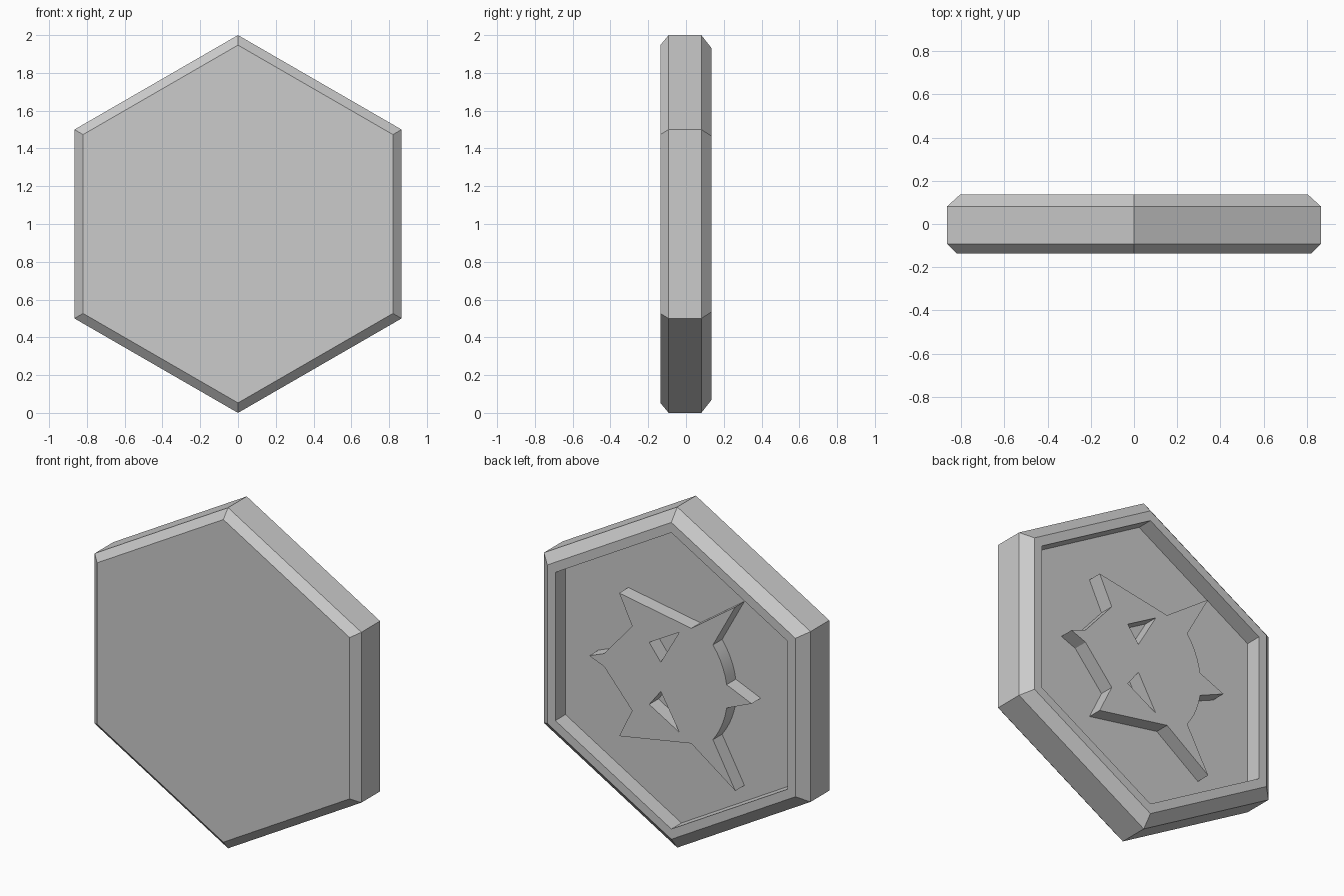
import bpy
import bmesh
from math import cos, sin, radians, pi

cube = bpy.data.objects.get("Cube")
if cube:
    bpy.data.objects.remove(cube, do_unlink=True)

# Single grey finish
grey = bpy.data.materials.new("plain grey")
grey.use_nodes = True
colour = (0.6, 0.6, 0.6, 1)
grey.diffuse_color = colour
grey.node_tree.nodes["Principled BSDF"].inputs["Base Color"].default_value = colour

FLOOR, EMBLEM_TOP = 0.042, 0.127


def hex_ring(bm, radius, y):
    angles = [pi / 2 + i * pi / 3 for i in range(6)]
    return [bm.verts.new((radius * cos(a), y, 1 + radius * sin(a))) for a in angles]


# Hexagonal plaque: bevelled front, bevelled back rim and recessed back panel
profile = [(0.947, -0.136), (1, -0.092), (1, 0.081),
           (0.93, 0.136), (0.87, 0.136), (0.87, FLOOR)]
bm = bmesh.new()
rings = [hex_ring(bm, r, y) for r, y in profile]
for a, b in zip(rings, rings[1:]):
    for i in range(6):
        j = (i + 1) % 6
        bm.faces.new((a[i], a[j], b[j], b[i]))
bm.faces.new(rings[0])
bm.faces.new(rings[-1])
bmesh.ops.recalc_face_normals(bm, faces=bm.faces)
mesh = bpy.data.meshes.new("plaque")
bm.to_mesh(mesh)
bm.free()
mesh.materials.append(grey)
plaque = bpy.data.objects.new("plaque", mesh)
bpy.context.collection.objects.link(plaque)

# Upper half of the spiked emblem outline, from one side spike to the other
arc = [(0.1 - 0.458 * cos(radians(t)), 0.458 * sin(radians(t)))
       for t in (37.4, 31.6, 25.9, 20.1, 14.4, 8.6)]
upper = [(0.54, 0), (0.443, 0.038), (0.261, 0.248), (0.345, 0.42),
         (-0.123, 0.338), (-0.409, 0.54)] + arc + [(-0.515, 0)]
outline = upper + [(x, -z) for x, z in reversed(upper[1:-1])]
eye = [(0.15, 0.182), (-0.045, 0.293), (0.075, 0.086)]
other_eye = [(x, -z) for x, z in eye]

# Raised emblem with two triangular openings
curve = bpy.data.curves.new("emblem", "CURVE")
curve.dimensions = "2D"
curve.fill_mode = "BOTH"
sunk = 0.01
curve.extrude = (EMBLEM_TOP - FLOOR + sunk) / 2
for points in (outline, eye, other_eye):
    spline = curve.splines.new("POLY")
    spline.points.add(len(points) - 1)
    for p, (x, z) in zip(spline.points, points):
        p.co = (x, z, 0, 1)
    spline.use_cyclic_u = True
curve.materials.append(grey)
emblem = bpy.data.objects.new("emblem", curve)
emblem.location = (0, (EMBLEM_TOP + FLOOR - sunk) / 2, 1)
emblem.rotation_euler = (pi / 2, 0, 0)
bpy.context.collection.objects.link(emblem)

bpy.ops.object.select_all(action="DESELECT")
emblem.select_set(True)
bpy.context.view_layer.objects.active = emblem
bpy.ops.object.convert(target="MESH")
bpy.ops.object.shade_smooth_by_angle(angle=radians(25))
